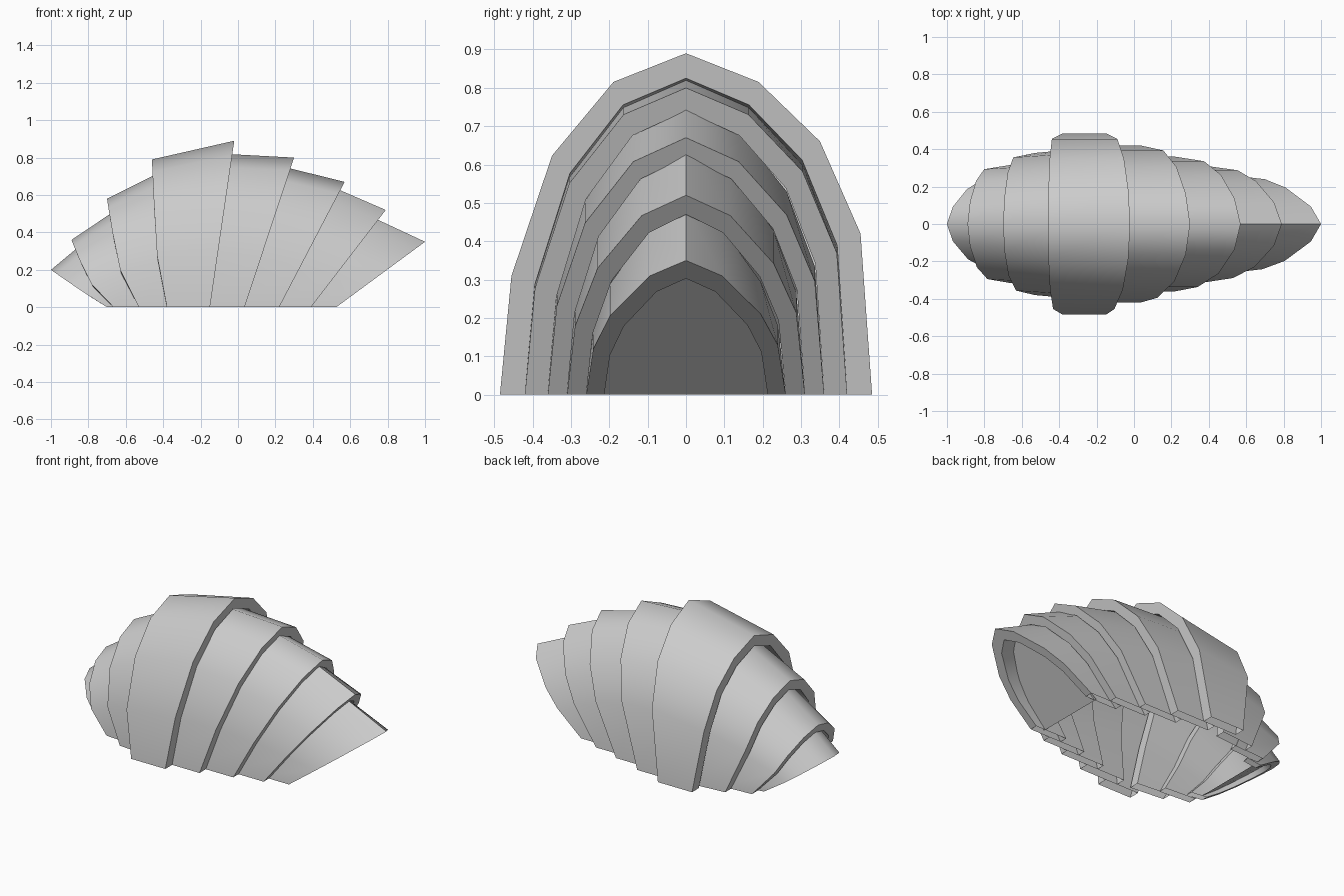
import bpy, bmesh, math

if "Cube" in bpy.data.objects:
    bpy.data.objects.remove(bpy.data.objects["Cube"])

# Normalised arch sections (y, z): broad for the middle bands, pointed for the ends
BROAD = [(-1, 0), (-.938, .348), (-.72, .70), (-.39, .916), (0, 1),
         (.39, .916), (.72, .742), (.938, .472), (1, 0)]
POINTED = [(-1, 0), (-.93, .34), (-.76, .59), (-.36, .886), (0, 1),
           (.36, .886), (.75, .60), (.92, .37), (1, 0)]


def arch(edge, half_width, power, blend, inset=0):
    """Leaning arch: edge = (top x, top z, foot x); inset shrinks it in its own plane."""
    xt, zt, xf = edge
    scale = (zt - inset) / zt
    pts = []
    for (ya, za), (yb, zb) in zip(BROAD, POINTED):
        y = ya + (yb - ya) * blend
        z = (za + (zb - za) * blend) * scale
        pts.append((xf + (xt - xf) * z ** power, y * (half_width - inset), z * zt))
    return pts


def finish(name, bm):
    """Turn a bmesh into a smooth-shaded object."""
    bmesh.ops.recalc_face_normals(bm, faces=bm.faces)
    me = bpy.data.meshes.new(name)
    bm.to_mesh(me)
    bm.free()
    ob = bpy.data.objects.new(name, me)
    bpy.context.collection.objects.link(ob)
    bpy.context.view_layer.objects.active = ob
    ob.select_set(True)
    bpy.ops.object.shade_smooth_by_angle(angle=math.radians(55))
    ob.select_set(False)


def band(name, a, b, wa, wb, pa=1, pb=1, blend=0, t=.05):
    """Thick open-bottomed shell lofted between two arches."""
    bm = bmesh.new()
    rings = []
    for edge, w, p, inset in ((a, wa, pa, 0), (b, wb, pb, 0), (b, wb, pb, t), (a, wa, pa, t)):
        rings.append([bm.verts.new(c) for c in arch(edge, w, p, blend, inset)])
    for k in range(4):
        r, s = rings[k], rings[(k + 1) % 4]
        for i in range(len(r) - 1):
            bm.faces.new((r[i], r[i + 1], s[i + 1], s[i]))
    finish(name, bm)


def cap(name, edge, half_width, power, blend):
    """Recessed plate closing an end mouth."""
    bm = bmesh.new()
    v = [bm.verts.new(p) for p in arch(edge, half_width, power, blend)]
    n = len(v)
    for i in range(n // 2):
        quad = [v[i], v[i + 1], v[n - 2 - i], v[n - 1 - i]]
        bm.faces.new(quad if i < n // 2 - 1 else [v[i], v[i + 1], v[n - 1 - i]])
    finish(name, bm)


# Large central band, overlapping its neighbours on both sides
band("central_band", (-.46, .79, -.38), (-.02, .89, -.15), .485, .485, pa=.4, t=.065)

# Bands stepping down towards +x
band("front_band_1", (-.11, .822, -.23), (.30, .80, .035), .42, .42, blend=.1, t=.06)
band("front_band_2", (.22, .757, -.04), (.57, .67, .22), .36, .36, blend=.3)
band("front_band_3", (.49, .65, .14), (.79, .52, .39), .31, .31, blend=.6)
band("front_band_4", (.70, .49, .31), (1.0, .35, .525), .26, .26, blend=1, t=.047)
cap("front_cap", (.86, .36, .46), .225, 1, 1)

# Bands stepping down towards -x
band("rear_band_1", (-.70, .58, -.53), (-.38, .74, -.31), .38, .40, .5, .5, .1, .06)
band("rear_band_2", (-.89, .36, -.665), (-.63, .535, -.46), .315, .33, .6, .6, .4, .05)
band("rear_band_3", (-1.0, .20, -.70), (-.82, .35, -.60), .25, .265, .95, .7, .8, .04)
cap("rear_cap", (-.93, .19, -.67), .215, .95, .8)
